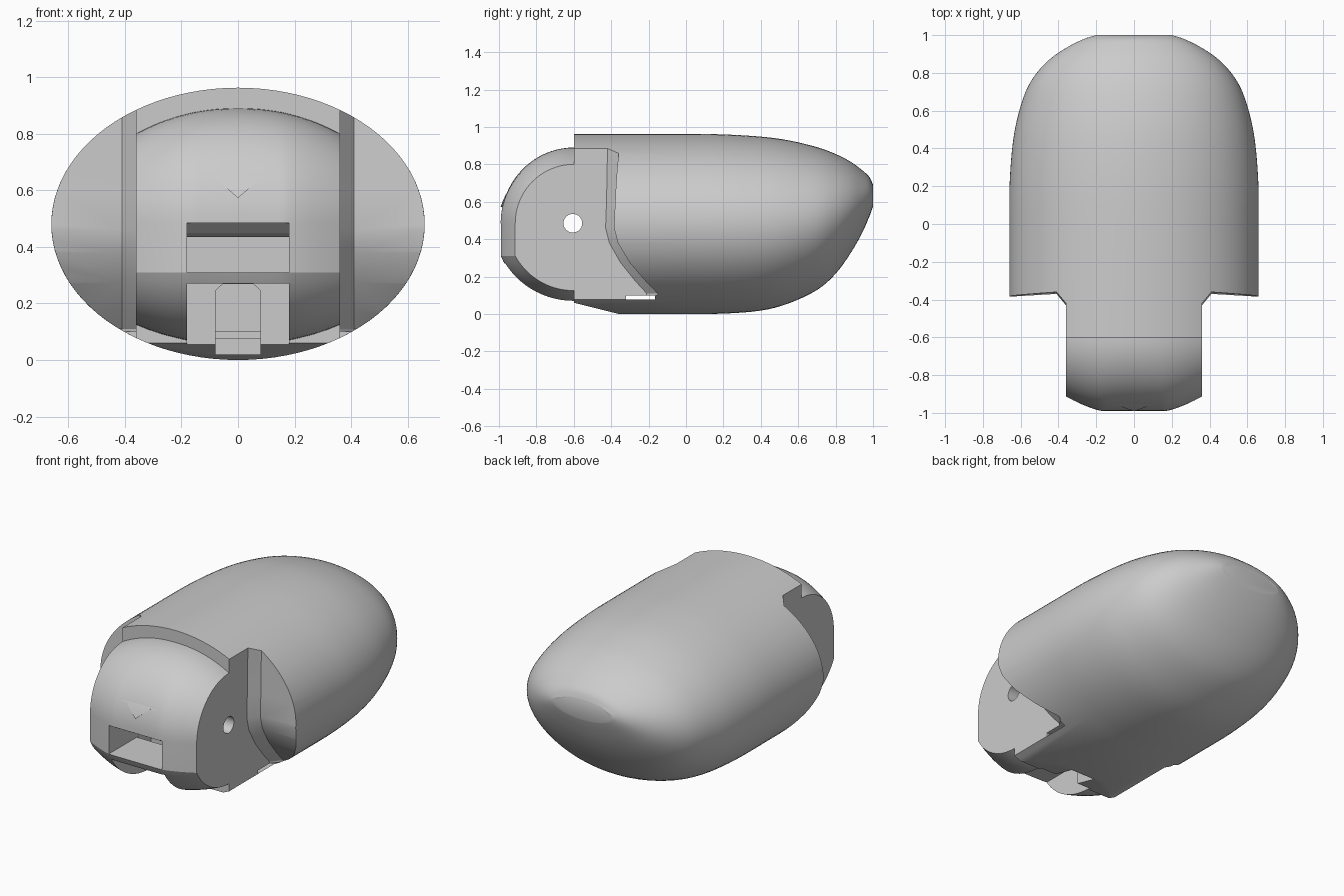
import bpy, bmesh
from math import sin, cos, pi, asin

if "Cube" in bpy.data.objects:
    bpy.data.objects.remove(bpy.data.objects["Cube"])


def loft(name, rings):
    """Closed solid through a list of equally long point loops."""
    bm = bmesh.new()
    vs = [[bm.verts.new(p) for p in r] for r in rings]
    n = len(rings[0])
    for a, b in zip(vs, vs[1:]):
        for i in range(n):
            j = (i + 1) % n
            bm.faces.new((a[i], a[j], b[j], b[i]))
    bm.faces.new(vs[0][::-1])
    bm.faces.new(vs[-1])
    bmesh.ops.recalc_face_normals(bm, faces=bm.faces)
    me = bpy.data.meshes.new(name)
    bm.to_mesh(me)
    bm.free()
    ob = bpy.data.objects.new(name, me)
    bpy.context.collection.objects.link(ob)
    return ob


def prism(name, prof, x0, x1):
    return loft(name, [[(x, y, z) for y, z in prof] for x in (x0, x1)])


def rect(y0, y1, z0, z1):
    return [(y0, z0), (y1, z0), (y1, z1), (y0, z1)]


def boolean(ob, tool, op='DIFFERENCE'):
    tool.hide_render = True
    m = ob.modifiers.new("bool", 'BOOLEAN')
    m.operation, m.object, m.solver = op, tool, 'EXACT'
    bpy.context.view_layer.objects.active = ob
    bpy.ops.object.modifier_apply(modifier=m.name)
    bpy.data.objects.remove(tool)


def smooth_rows(rows, k=4):
    """Catmull-Rom through rows of numbers."""
    out = []
    for i in range(len(rows) - 1):
        p0, p1, p2, p3 = (rows[max(0, min(len(rows) - 1, i + d))] for d in (-1, 0, 1, 2))
        for s in range(k):
            t = s / k
            out.append([b + .5 * t * (c - a + t * (2*a - 5*b + 4*c - d + t * (3*(b - c) + d - a)))
                        for a, b, c, d in zip(p0, p1, p2, p3)])
    return out + [rows[-1]]


# body shell: y, half width, top z, bottom z, widest z
rows = [(0, .66, .963, 0, .48), (.2, .659, .96, .002, .48), (.4, .645, .948, .018, .482),
        (.55, .62, .928, .057, .49), (.7, .574, .892, .128, .51), (.8, .515, .855, .215, .535),
        (.88, .437, .814, .325, .565), (.94, .346, .77, .43, .595), (.98, .264, .733, .52, .62),
        (1.0, .2, .69, .575, .635)]
rows = [(-.6, .66, .963, 0, .48)] + smooth_rows(rows)
N = 96
rings = []
for y, w, zt, zb, zm in rows:
    ring = []
    for i in range(N):
        a = 2 * pi * i / N
        h = zt - zm if sin(a) > 0 else zm - zb
        ring.append((w * cos(a), y, zm + h * sin(a)))
    rings.append(ring)
body = loft("body", rings)

# shoulder cutters leave the narrow neck and the swept front faces
edge = [(-.37, 1.2), (-.37, .86), (-.375, .6), (-.38, .46), (-.36, .38), (-.3, .275),
        (-.22, .175), (-.16, .11), (-.16, -.2)]
for s in (1, -1):
    stations = [(.3605, -.05), (.41, .01), (.66, -.005), (.9, -.01)]
    boolean(body, loft("shoulder_cut", [
        [(s * x, y + d, z) for y, z in edge] + [(s * x, -1.2, -.2), (s * x, -1.2, 1.2)]
        for x, d in stations]))
boolean(body, prism("chin_slope_cut", [(-.8, -.2), (-.8, .11), (-.36, 0), (-.36, -.2)], -1, 1))


# head: side profile shrinks towards the flat side panels, front stays flat in the middle
def head_profile(x):
    t = abs(x) / .36
    ru = .405 - .09 * t ** 2.2
    rl = .43 - .07 * t ** 2.2
    ry = .391 - .078 * max(0, (abs(x) - .16) / .2) ** 1.4
    pts = [(-.3, .485 + ru)]
    for i in range(21):
        a = pi / 2 + pi / 2 * i / 20
        pts.append((-.6 + ry * cos(a), .485 + ru * sin(a)))
    a0 = asin(.175 / rl)
    for i in range(15):
        a = pi + a0 + (pi / 2 - a0) * i / 14
        pts.append((-.6 + ry * cos(a) / cos(a0), .485 + rl * sin(a)))
    pts.append((-.3, .485 - rl + .02))
    return pts


def make_head(name):
    xs = [-.36 + .72 * i / 36 for i in range(37)]
    return loft(name, [[(x, y, z) for y, z in head_profile(x)] for x in xs])


boolean(body, make_head("head"), 'UNION')

# mouth slot, open jaw space below the chin bar, and the drop joining them
boolean(body, prism("mouth_cut", [(-1.1, .485), (-.97, .485), (-.93, .45), (-.88, .435),
                                  (-.5, .435), (-.5, .31), (-1.1, .31)], -.18, .18))
boolean(body, prism("jaw_cut", rect(-1.1, -.58, -.1, .27), -.1801, .1801))
boolean(body, prism("drop_cut", rect(-.72, -.585, .2, .36), -.1795, .1795))
# throat channel with chamfered top
chan = [(-.08, .02), (.08, .02), (.08, .245), (.055, .268), (-.055, .268), (-.08, .245)]
boolean(body, loft("channel_cut", [[(x, y, z) for x, z in chan] for y in (-.7, -.2)]))
# pivot hole through both side panels and the thin slot beneath them
hole = [(-.605 + .05 * cos(2 * pi * i / 32), .485 + .05 * sin(2 * pi * i / 32)) for i in range(32)]
boolean(body, prism("pivot_cut", hole, -1, 1))
boolean(body, prism("slot_cut", rect(-.32, -.165, .078, .1), -.5, .5))

# V-shaped nose fold: a shifted slice of the face that sinks away upwards
nose = make_head("nose_fold")
for vert in nose.data.vertices:
    vert.co.y -= .02
    vert.co.z -= .04
v = [(-.155, .642), (-.08, .642), (0, .573), (.08, .642), (.155, .642), (.155, .68), (-.155, .68)]
boolean(nose, loft("nose_mask", [[(x, y, z) for x, z in v] for y in (-1.1, -.9)]), 'INTERSECT')

for ob in (body, nose):
    bpy.ops.object.select_all(action='DESELECT')
    ob.select_set(True)
    bpy.context.view_layer.objects.active = ob
    bpy.ops.object.shade_smooth_by_angle(angle=.42)
